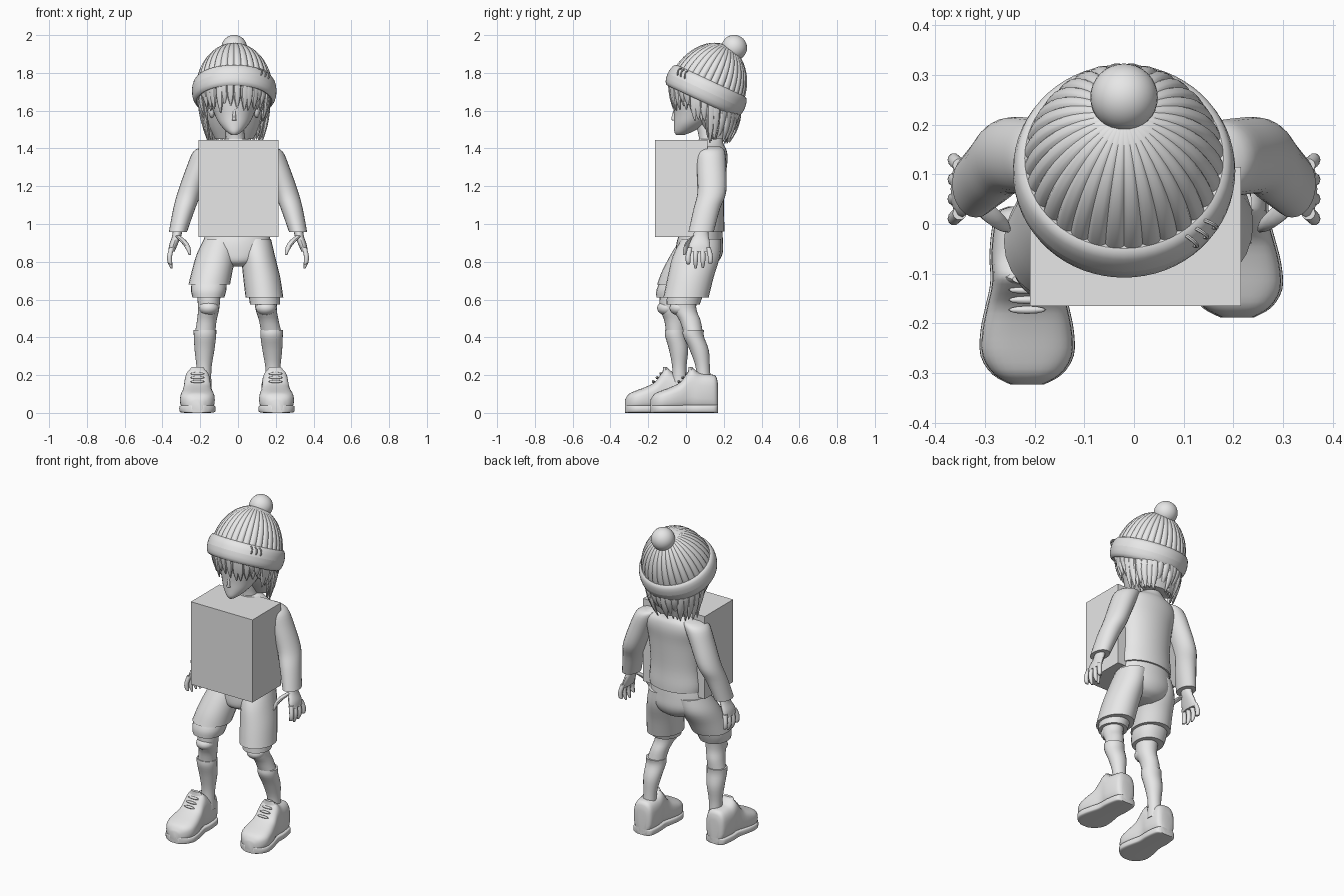
import bpy, bmesh, math, random
from mathutils import Vector, Matrix

if "Cube" in bpy.data.objects:
    bpy.data.objects.remove(bpy.data.objects["Cube"])

random.seed(4)
GREY = bpy.data.materials.new("plain grey")
GREY.diffuse_color = (0.8, 0.8, 0.8, 1)
GREY.use_nodes = True
GREY.node_tree.nodes["Principled BSDF"].inputs["Base Color"].default_value = GREY.diffuse_color


def finish(name, bm):
    bmesh.ops.recalc_face_normals(bm, faces=bm.faces)
    me = bpy.data.meshes.new(name)
    bm.to_mesh(me)
    bm.free()
    me.materials.append(GREY)
    ob = bpy.data.objects.new(name, me)
    bpy.context.collection.objects.link(ob)
    return ob


def spline(rows, sub):
    """Smoothly interpolate rows of numbers."""
    out = []
    for i in range(len(rows) - 1):
        a, b, c, d = (rows[max(0, min(len(rows) - 1, i + k))] for k in (-1, 0, 1, 2))
        for j in range(sub):
            t = j / sub
            out.append([q + 0.5 * t * (r - p + t * (2*p - 5*q + 4*r - s + t * (3*(q - r) + s - p)))
                        for p, q, r, s in zip(a, b, c, d)])
    return out + [list(rows[-1])]


def loft(bm, rows, sub=4, n=24, turn=0, upright=False, power=1.0):
    """Skin elliptical rings (x, y, z, rx, ry); upright rings lie in the xz plane."""
    rings = []
    for x, y, z, ra, rb in spline(rows, sub):
        ring = []
        for k in range(n):
            c, s = math.cos(k * math.tau / n), math.sin(k * math.tau / n)
            u = ra * math.copysign(abs(c) ** power, c)
            v = rb * math.copysign(abs(s) ** power, s)
            if upright:
                co = (x + u, y, z + v)
            else:
                co = (x + u * math.cos(turn) - v * math.sin(turn),
                      y + u * math.sin(turn) + v * math.cos(turn), z)
            ring.append(bm.verts.new(co))
        rings.append(ring)
    for a, b in zip(rings, rings[1:]):
        for k in range(n):
            bm.faces.new((a[k], a[(k + 1) % n], b[(k + 1) % n], b[k]))
    bm.faces.new(rings[0])
    bm.faces.new(rings[-1])


def part(name, rows, **kw):
    bm = bmesh.new()
    loft(bm, rows, **kw)
    return finish(name, bm)


def ball(name, co, size, seg=24):
    bm = bmesh.new()
    m = Matrix.Translation(co) @ Matrix.Diagonal((*size, 1))
    bmesh.ops.create_uvsphere(bm, u_segments=seg, v_segments=seg // 2, radius=1, matrix=m)
    return finish(name, bm)


def revolve(name, profile, n, ribs=0, depth=0):
    bm = bmesh.new()
    rings = []
    for r, z in profile:
        ring = []
        for k in range(n):
            a = k * math.tau / n
            q = r * (1 - depth * (1 - abs(math.sin(a * ribs / 2))) ** 2)
            ring.append(bm.verts.new((q * math.cos(a), q * math.sin(a), z)))
        rings.append(ring)
    for a, b in zip(rings, rings[1:]):
        for k in range(n):
            bm.faces.new((a[k], a[(k + 1) % n], b[(k + 1) % n], b[k]))
    return finish(name, bm)


# Box held against the chest
bm = bmesh.new()
bmesh.ops.create_cube(bm, size=1, matrix=Matrix.Translation((0.003, -0.025, 1.188))
                      @ Matrix.Diagonal((0.425, 0.28, 0.515, 1)))
finish("box", bm)

# Knitted hat: ribbed dome, rolled brim, bobble and stitches
tilt = Matrix.Translation((-0.02, 0.105, 1.70)) @ Matrix.Rotation(math.radians(-25), 4, 'X')
dome = [(0.206 * math.cos(t * math.pi / 28), 0.27 * math.sin(t * math.pi / 28)) for t in range(14)]
revolve("hat_dome", dome + [(0.002, 0.27)], 192, 32, 0.045).matrix_world = tilt
roll = [(0.2 + 0.024 * math.cos(t * math.tau / 16), 0.004 + 0.06 * math.sin(t * math.tau / 16))
        for t in range(17)]
revolve("hat_brim", roll, 64).matrix_world = tilt
ball("hat_bobble", (-0.02, 0.255, 1.933), (0.068,) * 3, 32)
for i in range(3):
    a = math.radians(-52 + i * 7)
    pos = tilt @ Vector((0.212 * math.cos(a), 0.212 * math.sin(a), 0.035))
    bpy.ops.mesh.primitive_torus_add(major_radius=0.021, minor_radius=0.004, major_segments=20,
                                     minor_segments=6, location=pos,
                                     rotation=(math.radians(80), 0, a + 0.25))
    bpy.context.object.name = "hat_stitch"
    bpy.context.object.data.materials.append(GREY)

# Head and neck
part("head", [(-.02, -.03, 1.472, .016, .022), (-.02, -.012, 1.49, .042, .05),
              (-.02, .022, 1.53, .078, .085), (-.02, .055, 1.58, .104, .118),
              (-.02, .075, 1.65, .128, .143), (-.02, .09, 1.75, .14, .16),
              (-.02, .10, 1.83, .09, .1)], n=32)
part("neck", [(-.01, .13, 1.38, .065, .06), (-.015, .12, 1.46, .05, .052), (-.02, .1, 1.56, .05, .055)])
part("nose", [(-.02, -.058, 1.548, .012, .012), (-.02, -.064, 1.558, .01, .014),
              (-.02, -.056, 1.61, .006, .008)], n=12)
for s in (-1, 1):
    ball("ear", (-.02 + s * .118, .1, 1.6), (.018, .028, .038), 16)

# Hair: tapered locks hanging from under the brim
bm = bmesh.new()
for layer in range(2):
    count = 34
    for i in range(count):
        a = (i + 0.5 * layer + random.uniform(-.2, .2)) * math.tau / count
        c, s = math.cos(a), math.sin(a)
        r = 0.185 - 0.018 * layer
        y0 = 0.1 + r * s
        top = 1.70 - 0.45 * (y0 - 0.1)
        if s < -0.35:
            tip, r1 = random.uniform(1.585, 1.665), 0.168
        elif s < 0.0:
            tip, r1 = random.uniform(1.54, 1.6), 0.16
        else:
            tip, r1 = random.uniform(1.42, 1.48), 0.15 - 0.02 * s
        rows = []
        for t, w in ((0, .8), (.35, 1), (.7, .8), (1, .12)):
            rr = r + (r1 - r) * t * t - 0.012 * layer * t
            rows.append((-.02 + rr * c, .1 + rr * s, top + (tip - top) * t, .01 * w + .002, .021 * w))
        loft(bm, rows, sub=2, n=8, turn=a)
finish("hair_locks", bm)
part("hair_back", [(-.02, .18, 1.45, .1, .05), (-.02, .17, 1.52, .135, .085),
                   (-.02, .155, 1.6, .15, .115), (-.02, .13, 1.7, .15, .13)])

# Jumper body
part("jumper", [(0, .095, .96, .168, .108), (0, .095, 1.0, .17, .108), (0, .1, 1.1, .16, .1),
                (0, .11, 1.25, .168, .1), (0, .125, 1.34, .182, .095), (0, .13, 1.39, .165, .085),
                (-.005, .13, 1.42, .11, .07), (-.01, .13, 1.45, .062, .062)], n=32)

# Arms and hands
for s in (-1, 1):
    part("sleeve", [(s * .13, .13, 1.41, .05, .05), (s * .165, .13, 1.385, .07, .075),
                    (s * .205, .135, 1.30, .068, .078), (s * .255, .137, 1.17, .064, .076),
                    (s * .285, .11, 1.08, .058, .07), (s * .318, .08, .958, .048, .067)])
    bm = bmesh.new()
    loft(bm, [(s * .317, .082, .98, .026, .034), (s * .325, .078, .935, .024, .042),
              (s * .342, .072, .89, .022, .056), (s * .352, .07, .855, .017, .056)], n=16)
    for k in range(4):
        y = .022 + k * .032
        low = (.785, .765, .768, .79)[k]
        yt = y + (k - 1.5) * .007
        loft(bm, [(s * .351, y, .875, .014, .014), (s * .362, yt, .83, .013, .014),
                  (s * .36, yt, .795, .012, .012), (s * .352, yt, low, .005, .006)], sub=3, n=10)
    loft(bm, [(s * .325, .055, .94, .016, .02), (s * .29, .02, .91, .018, .018),
              (s * .266, .0, .875, .014, .014), (s * .254, -.01, .835, .006, .007)], sub=3, n=10)
    finish("hand", bm)

# Shorts: seat, two legs with hems and linings
part("shorts_seat", [(0, .09, 1.0, .155, .1), (-.005, .075, .92, .176, .12), (-.005, .07, .85, .178, .125),
                     (-.005, .06, .8, .13, .11), (-.005, .055, .775, .06, .07)], n=32)
part("shorts_leg_left", [(-.095, .075, .92, .085, .105), (-.115, .045, .84, .104, .125),
                         (-.137, -.005, .75, .108, .122), (-.152, -.035, .68, .11, .118)])
part("shorts_leg_right", [(.09, .08, .92, .085, .105), (.106, .055, .83, .09, .125),
                          (.125, .025, .72, .098, .122), (.14, .0, .61, .1, .12)])
part("lining_left", [(-.15, -.03, .72, .09, .095), (-.155, -.055, .655, .094, .1),
                     (-.157, -.065, .61, .084, .092)], power=.9)
part("lining_right", [(.138, 0, .65, .085, .1), (.143, -.015, .575, .08, .088)])

# Legs, knee pads, socks and shoes; the left foot steps forward
legs = {"left": ((-.155, -.075), (-.175, -.055), (-.18, -.035), (-.215, .035, .00)),
        "right": ((.148, -.01), (.178, .04), (.185, .09), (.19, .17, .05))}
for side, (knee, calf, ankle, heel) in legs.items():
    (kx, ky), (cx, cy), (ax, ay), (hx, hy, splay) = knee, calf, ankle, heel
    part("leg_" + side, [(kx, ky + .01, .68, .066, .07), (kx, ky, .56, .057, .064),
                         ((kx + cx) / 2, (ky + cy) / 2 + .006, .49, .052, .056),
                         (cx, cy, .42, .054, .05)])
    ball("knee_pad_" + side, (kx, ky - .022, .555), (.054, .056, .04), 20)
    part("sock_" + side, [(cx, cy, .44, .06, .056), (cx, cy, .405, .059, .055),
                          ((cx + ax) / 2, (cy + ay) / 2 + .006, .33, .052, .05),
                          (ax, ay, .23, .039, .037), (ax, ay, .12, .04, .045)])
    # (distance from heel, half width, height)
    upper = [(.0, .035, .15), (.012, .058, .195), (.05, .068, .205), (.1, .072, .212), (.138, .07, .238),
             (.165, .072, .21), (.2, .08, .163), (.25, .09, .137), (.3, .09, .118),
             (.338, .066, .1), (.358, .03, .07)]
    place = lambda d, w, h, lift: (hx + splay * d, hy - d, lift + h / 2, w, h / 2)
    part("shoe_" + side, [place(d, w, h - .012, .012) for d, w, h in upper],
         upright=True, power=.7, sub=3, n=28)
    # Flat sole following the shoe outline
    part("sole_" + side, [place(d, w + .004, .042, 0) for d, w, h in upper],
         upright=True, power=.35, sub=3, n=28)
    # Shoe tongue, padded collar and laces
    tx = hx + splay * .14
    part("tongue_" + side, [(tx, hy - .155, .17, .05, .022), (tx, hy - .142, .215, .048, .018),
                            (tx, hy - .146, .243, .03, .01)], n=16)
    for i in range(3):
        y, z = hy - .168 - i * .02, .208 - i * .021
        ball("lace_" + side, (tx + splay * .04, y, z), (.038, .008, .008), 12)

# Smooth shading with crisp hems and box edges
for ob in bpy.data.objects:
    ob.select_set(ob.type == 'MESH')
bpy.context.view_layer.objects.active = bpy.data.objects["head"]
bpy.ops.object.shade_smooth_by_angle(angle=math.radians(40))
